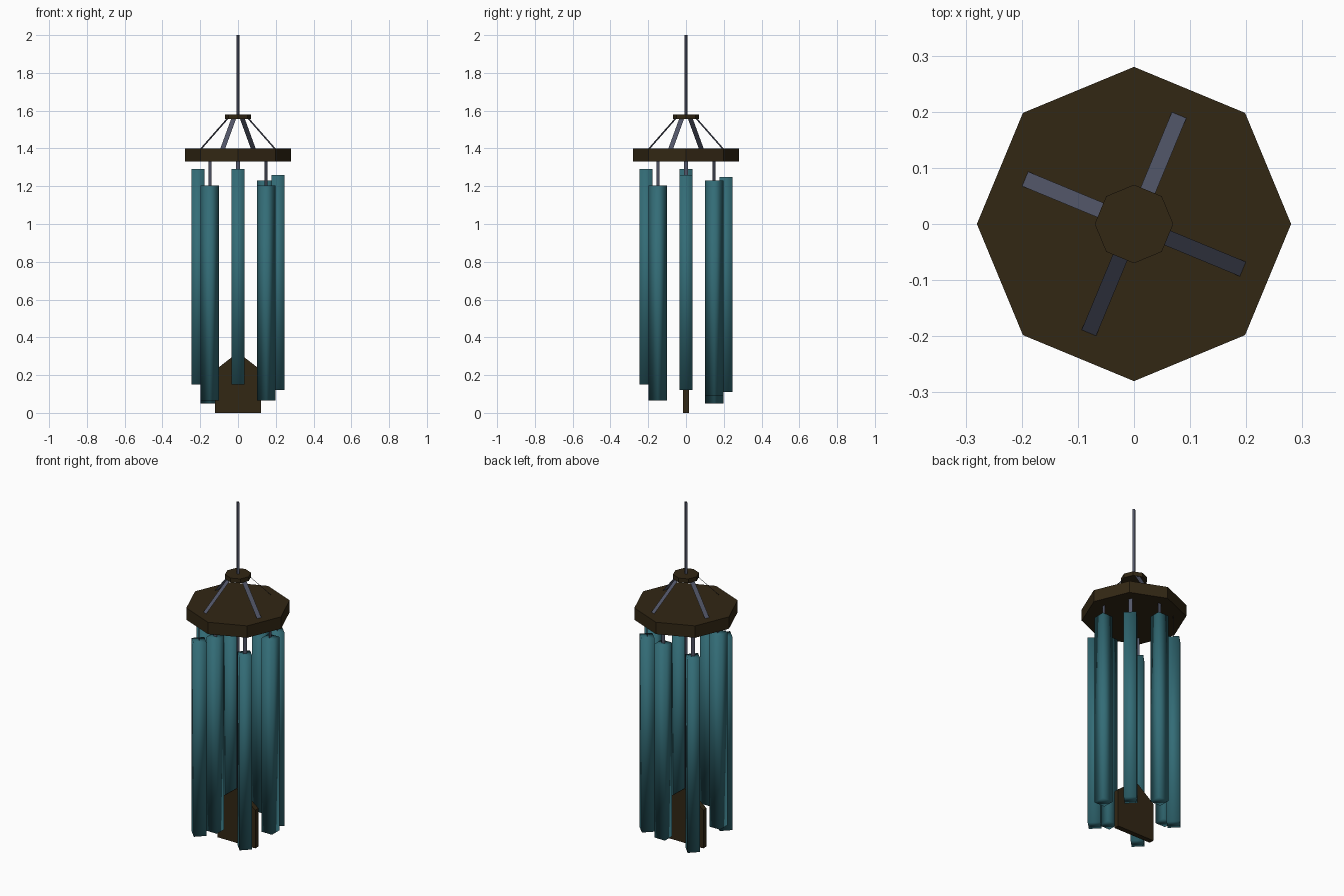
import bpy
import bmesh
from math import radians, pi
from mathutils import Matrix, Vector

if "Cube" in bpy.data.objects:
    bpy.data.objects.remove(bpy.data.objects["Cube"], do_unlink=True)


def material(name, color):
    mat = bpy.data.materials.new(name)
    mat.use_nodes = True
    mat.diffuse_color = (*color, 1)
    mat.node_tree.nodes["Principled BSDF"].inputs["Base Color"].default_value = (*color, 1)
    return mat


wood = material("dark wood", (0.032, 0.020, 0.007))
metal = material("teal metal", (0.033, 0.150, 0.182))
cord = material("grey cord", (0.085, 0.094, 0.140))


def finish(name, bm, mat, smooth=False):
    bm.normal_update()
    mesh = bpy.data.meshes.new(name)
    bm.to_mesh(mesh)
    bm.free()
    mesh.materials.append(mat)
    for poly in mesh.polygons:
        poly.use_smooth = smooth
    obj = bpy.data.objects.new(name, mesh)
    bpy.context.collection.objects.link(obj)
    return obj


def prism(name, sides, radius, low, high, mat, caps=True):
    """Upright prism with a corner on the x axis."""
    bm = bmesh.new()
    bmesh.ops.create_cone(bm, cap_ends=caps, segments=sides, radius1=radius, radius2=radius,
                          depth=high - low, matrix=Matrix.Translation((0, 0, (low + high) / 2))
                          @ Matrix.Rotation(pi / 2, 4, "Z"))
    return finish(name, bm, mat)


def ribbon(name, angle, start, end, width):
    """Flat strip between two (radius, height) points, turned around z."""
    turn = Matrix.Rotation(radians(angle), 3, "Z")
    corners = [(start, -1), (end, -1), (end, 1), (start, 1)]
    bm = bmesh.new()
    bm.faces.new([bm.verts.new(turn @ Vector((p[0], s * width / 2, p[1]))) for p, s in corners])
    return finish(name, bm, cord)


# Wooden plates
prism("top_plate", 8, 0.28, 1.33, 1.40, wood)
prism("hub", 8, 0.07, 1.555, 1.58, wood)

# Hanging cord, and the cord down to the sail
prism("hanging_cord", 4, 0.009, 1.58, 2.0, cord, caps=False)
prism("sail_cord", 4, 0.009, 0.30, 1.33, cord, caps=False)

# Sloping straps between hub and plate
for i in range(4):
    ribbon(f"strap_{i + 1}", 67.5 + 90 * i, (0.21, 1.40), (0.058, 1.56), 0.028)

# Square chime tubes, counter-clockwise from +x, each on a short strap
ring = 0.211
side = 0.068
length = 1.14
tops = [1.26, 1.23, 1.25, 1.19, 1.29, 1.205, 1.29, 1.205]
for i, top in enumerate(tops):
    angle = 45 * i
    bm = bmesh.new()
    bmesh.ops.create_cube(bm, size=1, matrix=Matrix.Rotation(radians(angle), 4, "Z")
                          @ Matrix.Translation((ring, 0, top - length / 2))
                          @ Matrix.Diagonal((side, side, length, 1)))
    finish(f"chime_tube_{i + 1}", bm, metal, smooth=True)
    ribbon(f"tube_strap_{i + 1}", angle, (ring, top), (ring, 1.33), 0.022)

# Wind sail with a pointed top
profile = [(-0.123, 0), (0.123, 0), (0.123, 0.225), (0, 0.32), (-0.123, 0.225)]
bm = bmesh.new()
face = bm.faces.new([bm.verts.new((x, -0.015, z)) for x, z in profile])
grown = bmesh.ops.extrude_face_region(bm, geom=[face], use_keep_orig=True)
bmesh.ops.translate(bm, vec=(0, 0.03, 0),
                    verts=[v for v in grown["geom"] if isinstance(v, bmesh.types.BMVert)])
bmesh.ops.recalc_face_normals(bm, faces=bm.faces)
finish("wind_sail", bm, wood)
